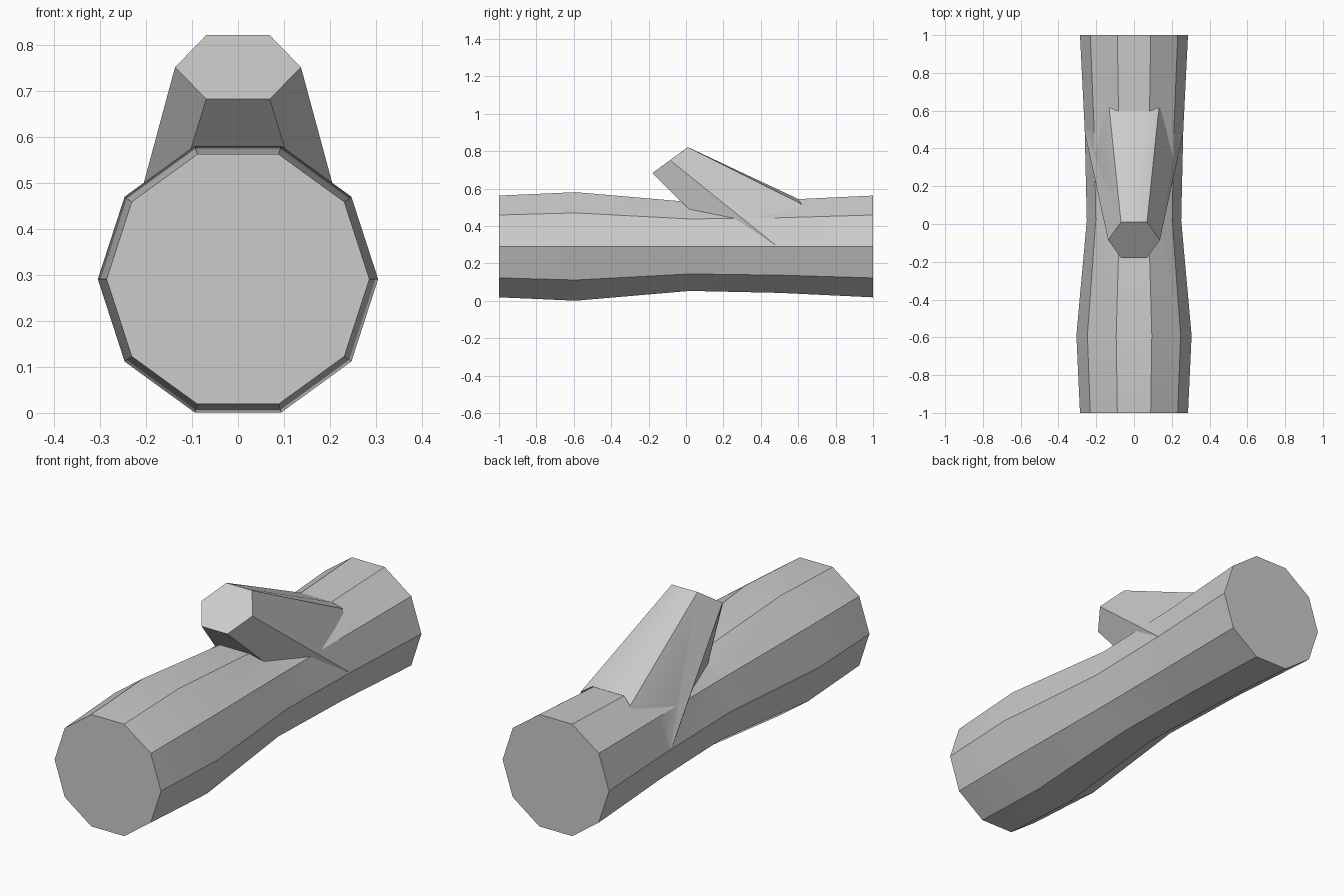
import bpy, bmesh
from math import radians, cos, sin

if "Cube" in bpy.data.objects:
    bpy.data.objects.remove(bpy.data.objects["Cube"])

CZ = 0.291  # height of the log's axis


def finish(name, bm):
    bmesh.ops.recalc_face_normals(bm, faces=bm.faces)
    mesh = bpy.data.meshes.new(name)
    bm.to_mesh(mesh)
    bm.free()
    obj = bpy.data.objects.new(name, mesh)
    bpy.context.collection.objects.link(obj)
    return obj


def loft(name, rings, tip=None):
    """Skin equal-length rings; cap the start, and cap or taper the end."""
    bm = bmesh.new()
    loops = [[bm.verts.new(p) for p in ring] for ring in rings]
    n = len(rings[0])
    for a, b in zip(loops, loops[1:]):
        for i in range(n):
            j = (i + 1) % n
            bm.faces.new((a[i], a[j], b[j], b[i]))
    bm.faces.new(loops[0])
    if tip:
        t = bm.verts.new(tip)
        for i in range(n):
            bm.faces.new((loops[-1][i], loops[-1][(i + 1) % n], t))
    else:
        bm.faces.new(loops[-1])
    return finish(name, bm)


# Ten-sided log with a swelling and a waist
profile = [(-1, 0.286), (-0.59, 0.305), (0.02, 0.25), (0.5, 0.261), (1, 0.286)]
log = loft("log", [[(r * cos(radians(36 * i)), y, CZ + r * sin(radians(36 * i)))
                    for i in range(10)] for y, r in profile])


# Broken branch stub: half outlines from top to bottom, mirrored in x
def mirrored(half):
    return half + [(-x, y, z) for x, y, z in reversed(half)]


end = [(0.035, 0.01, 0.822), (0.069, 0.01, 0.822),
       (0.137, -0.085, 0.752), (0.069, -0.18, 0.683)]
base = [(0.085, 0.597, 0.546), (0.132, 0.618, 0.517),
        (0.26, 0.48, 0.297), (0.13, 0.02, 0.485)]
branch = loft("branch", [mirrored(end), mirrored(base)], tip=(0, 0.33, 0.3))

# Merge the branch into the log
union = log.modifiers.new("merge_branch", "BOOLEAN")
union.operation = "UNION"
union.solver = "EXACT"
union.object = branch
bpy.context.view_layer.objects.active = log
log.select_set(True)
bpy.ops.object.modifier_apply(modifier=union.name)
bpy.data.objects.remove(branch)
bpy.ops.object.shade_smooth_by_angle(angle=radians(25))
